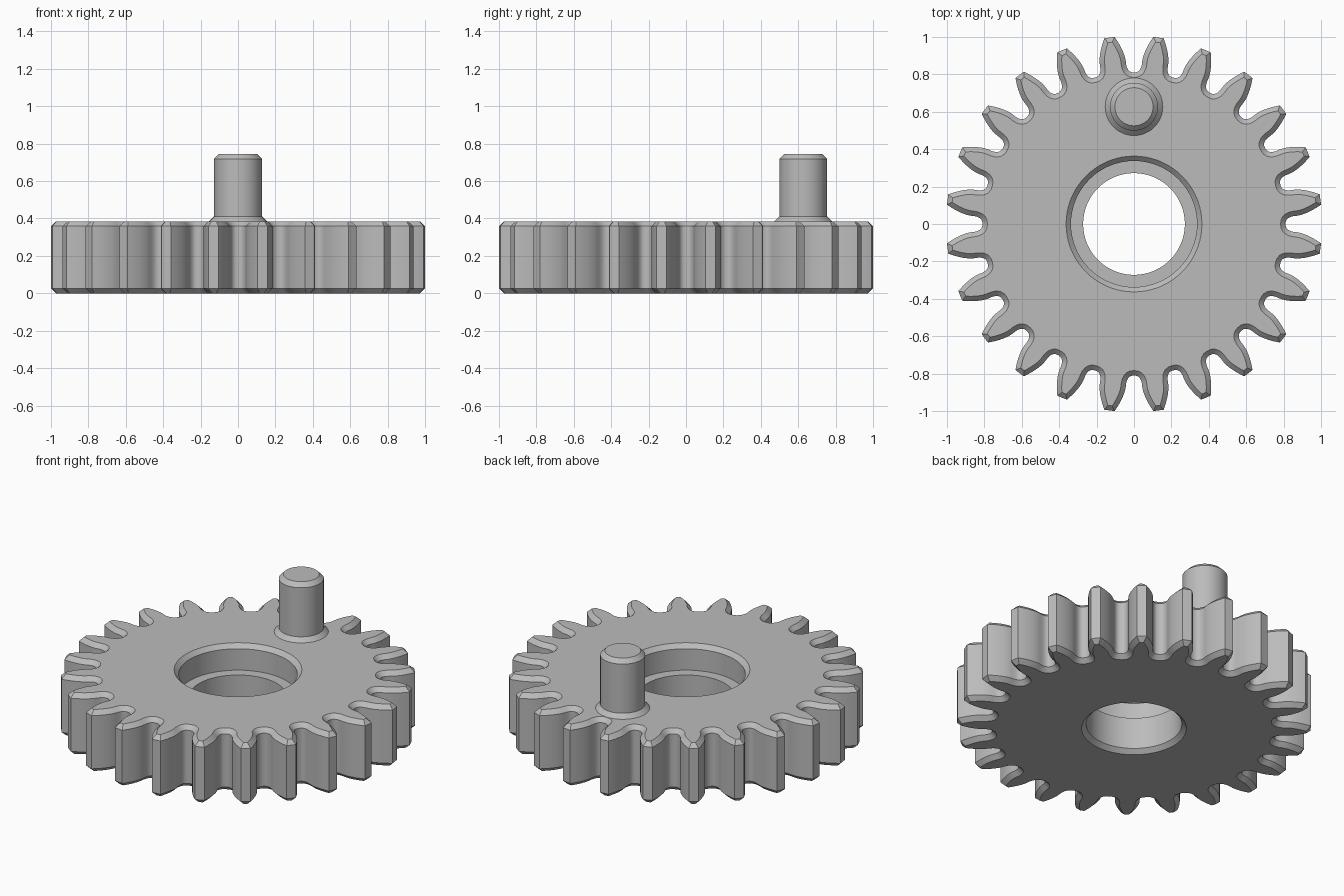
import bpy, bmesh
from math import pi, sin, cos, tan, acos, radians
from mathutils import Vector

cube = bpy.data.objects.get("Cube")
if cube:
    bpy.data.objects.remove(cube)

# Main dimensions
TEETH = 24
PITCH = 2 * pi / TEETH
TIP_R, PITCH_R, ROOT_R = 1.0055, 0.928, 0.81
BASE_R = PITCH_R * cos(radians(20))
HEIGHT, LEDGE_Z, CHAMFER = 0.385, 0.225, 0.026
BORE_R, RECESS_R = 0.272, 0.337
PIN_Y, PIN_R, PIN_TOP = 0.627, 0.128, 0.745

grey = bpy.data.materials.new("grey metal")
grey.use_nodes = True
grey.diffuse_color = (0.5, 0.5, 0.5, 1)
grey.node_tree.nodes["Principled BSDF"].inputs["Base Color"].default_value = (0.5, 0.5, 0.5, 1)


def involute(r):
    a = acos(min(1, BASE_R / r))
    return tan(a) - a


def half_tooth(r):
    """Half the angle a tooth spans at radius r."""
    return PITCH / 4 + involute(PITCH_R) - involute(r)


def gear_outline():
    """Counter-clockwise involute teeth with rounded roots."""
    steps = 7
    radii = [BASE_R + (TIP_R - BASE_R) * (i / steps) for i in range(steps + 1)]
    gap = PITCH / 2 - half_tooth(BASE_R)
    polar = []
    for k in range(TEETH):
        mid = (k + 0.5) * PITCH
        polar += [(r, mid - half_tooth(r)) for r in radii]
        polar += [(r, mid + half_tooth(r)) for r in reversed(radii)]
        for i in range(1, 12):
            t = pi * i / 12
            c = cos(t)
            side = (abs(c) ** 0.75) * (1 if c > 0 else -1)
            polar.append((BASE_R - (BASE_R - ROOT_R) * sin(t) ** 0.85,
                          mid + PITCH / 2 - gap * side))
    return [Vector((r * cos(a), r * sin(a))) for r, a in polar]


def inset(points, d):
    """Offset a counter-clockwise outline inward with mitred corners."""
    result = []
    for i, p in enumerate(points):
        e1 = (p - points[i - 1]).normalized()
        e2 = (points[(i + 1) % len(points)] - p).normalized()
        n1, n2 = Vector((-e1.y, e1.x)), Vector((-e2.y, e2.x))
        result.append(p + (n1 + n2) * (d / (1 + n1.dot(n2))))
    return result


def circle(r, n=72):
    return [Vector((r * cos(2 * pi * i / n), r * sin(2 * pi * i / n))) for i in range(n)]


def loft(bm, sections):
    """Join (outline, z) rings with quads and return the vertex rings."""
    rings = [[bm.verts.new((p.x, p.y, z)) for p in pts] for pts, z in sections]
    for a, b in zip(rings, rings[1:]):
        for i in range(len(a)):
            j = (i + 1) % len(a)
            bm.faces.new((a[i], a[j], b[j], b[i]))
    return rings


def ring_edges(bm, ring):
    return [bm.edges.get((ring[i - 1], ring[i])) for i in range(len(ring))]


def finish(bm, name, location=(0, 0, 0)):
    bmesh.ops.recalc_face_normals(bm, faces=bm.faces[:])
    mesh = bpy.data.meshes.new(name)
    bm.to_mesh(mesh)
    bm.free()
    mesh.materials.append(grey)
    ob = bpy.data.objects.new(name, mesh)
    ob.location = location
    bpy.context.collection.objects.link(ob)
    bpy.ops.object.select_all(action='DESELECT')
    ob.select_set(True)
    bpy.context.view_layer.objects.active = ob
    bpy.ops.object.shade_smooth_by_angle(angle=radians(30))
    return ob


# Gear body: chamfered teeth, stepped and chamfered bore
bm = bmesh.new()
full = gear_outline()
small = inset(full, CHAMFER)
outer = loft(bm, [(small, 0), (full, CHAMFER),
                  (full, HEIGHT - CHAMFER), (small, HEIGHT)])
bore = loft(bm, [(circle(BORE_R + CHAMFER), 0), (circle(BORE_R), CHAMFER),
                 (circle(BORE_R), LEDGE_Z), (circle(RECESS_R), LEDGE_Z),
                 (circle(RECESS_R), HEIGHT - CHAMFER),
                 (circle(RECESS_R + CHAMFER), HEIGHT)])
for end, up in ((0, -1), (-1, 1)):
    bmesh.ops.triangle_fill(bm, use_beauty=True, normal=(0, 0, up),
                            edges=ring_edges(bm, outer[end]) + ring_edges(bm, bore[end]))
finish(bm, "gear_body")

# Crank pin: flared foot and chamfered top
bm = bmesh.new()
pin = loft(bm, [(circle(PIN_R + CHAMFER, 48), HEIGHT),
                (circle(PIN_R, 48), HEIGHT + CHAMFER),
                (circle(PIN_R, 48), PIN_TOP - CHAMFER),
                (circle(PIN_R - CHAMFER, 48), PIN_TOP)])
bm.faces.new(pin[-1])
bm.faces.new(pin[0][::-1])
finish(bm, "crank_pin", (0, PIN_Y, 0))
